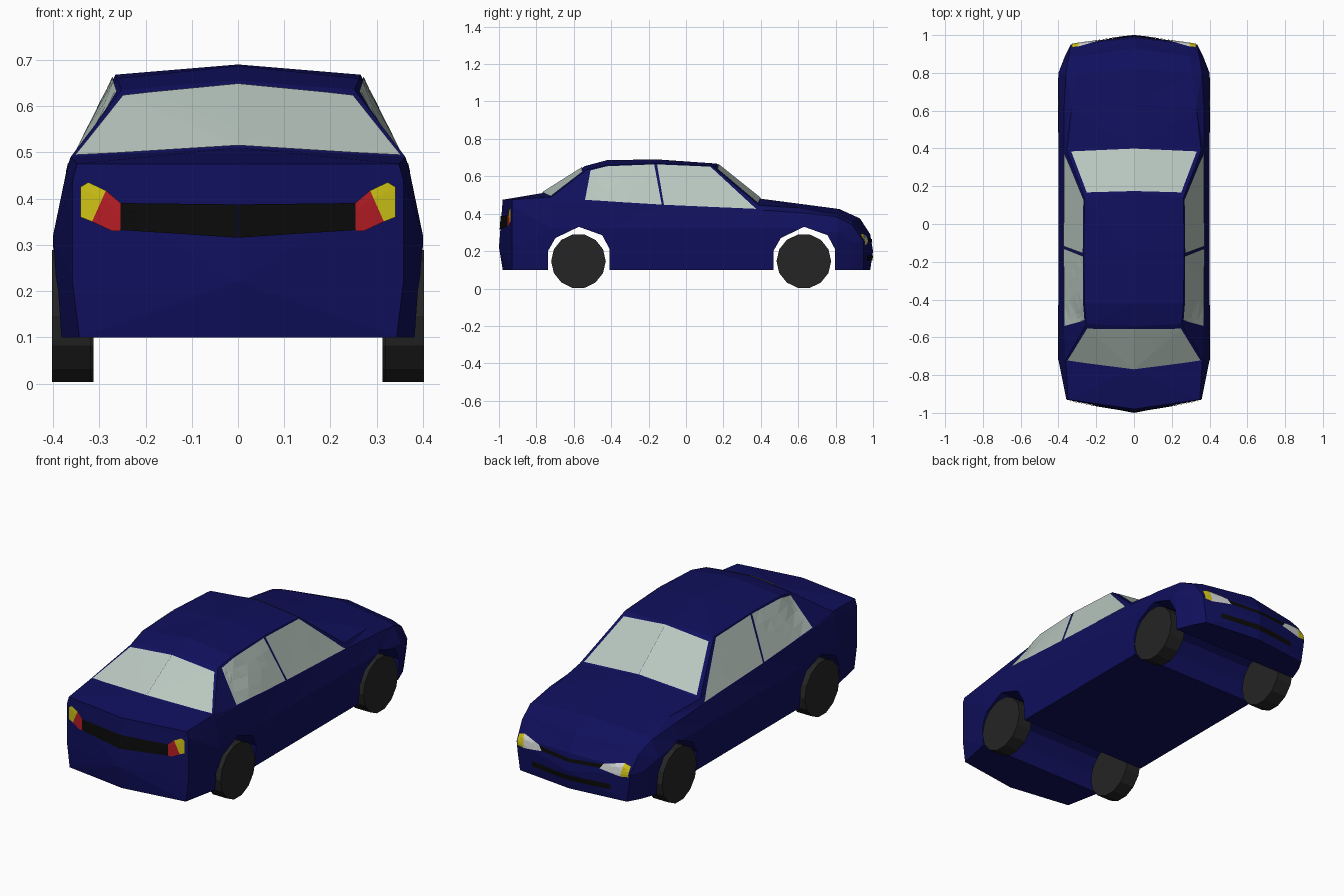
import bpy, bmesh, math
from mathutils import Vector
from mathutils.bvhtree import BVHTree

if "Cube" in bpy.data.objects:
    bpy.data.objects.remove(bpy.data.objects["Cube"])


def material(name, r, g, b):
    m = bpy.data.materials.new(name)
    m.diffuse_color = (r, g, b, 1)
    m.use_nodes = True
    m.node_tree.nodes["Principled BSDF"].inputs["Base Color"].default_value = m.diffuse_color
    return m


BLUE = material("blue_paint", .005, .005, .11)
GLASS = material("glass", .48, .57, .52)
BLACK = material("black_trim", .003, .003, .003)
RUBBER = material("rubber", .018, .018, .018)
YELLOW = material("yellow_lamp", .62, .54, .008)
RED = material("red_lamp", .46, .012, .018)
WHITE = material("clear_lamp", .65, .68, .66)


def make_object(name, bm, mat=None):
    mesh = bpy.data.meshes.new(name)
    bm.to_mesh(mesh)
    bm.free()
    ob = bpy.data.objects.new(name, mesh)
    bpy.context.collection.objects.link(ob)
    if mat:
        mesh.materials.append(mat)
    return ob


# Body stations: side y, centre y, widest x/z, belt x/z, roof edge x/z, centre z
STATIONS = [
    (-.93, -.98, .358, .22, .358, .44, .348, .475, .475),
    (-.72, -.77, .40, .32, .37, .46, .362, .49, .51),
    (-.53, -.54, .40, .32, .37, .465, .252, .635, .655),
    (-.42, -.42, .40, .32, .37, .46, .262, .66, .687),
    (-.15, -.15, .40, .32, .37, .445, .265, .668, .69),
    (.14, .165, .40, .32, .37, .43, .262, .655, .668),
    (.39, .40, .40, .32, .37, .42, .355, .445, .48),
    (.62, .63, .40, .32, .37, .405, .33, .43, .45),
    (.80, .82, .40, .30, .36, .385, .31, .40, .425),
    (.89, .93, .365, .25, .345, .34, .29, .36, .375),
    (.95, .985, .33, .20, .335, .25, .30, .275, .29),
]

# Body shell: loft of closed rings with a bulging bumper on each end
bm = bmesh.new()
rings = []
for ys, yc, xw, zw, x3, z3, x4, z4, z5 in STATIONS:
    half = [(xw - .015, ys, .1), (xw, ys, zw), (x3, ys, z3), (x4, ys, z4)]
    pts = [(0, yc, .1)] + half + [(0, yc, z5)] + [(-x, y, z) for x, y, z in reversed(half)]
    rings.append([bm.verts.new(p) for p in pts])
for a, b in zip(rings, rings[1:]):
    for i in range(10):
        j = (i + 1) % 10
        bm.faces.new((a[i], a[j], b[j], b[i]))
for r, y, z in ((rings[0], -1, .22), (rings[-1], 1, .2)):
    mid = bm.verts.new((0, y, z))
    for k in ((0, 1, 2), (2, 3), (3, 4, 5), (5, 6, 7), (7, 8), (8, 9, 0)):
        bm.faces.new([r[i] for i in k] + [mid])
bmesh.ops.triangulate(bm, faces=bm.faces)
bmesh.ops.recalc_face_normals(bm, faces=bm.faces)
surface = BVHTree.FromBMesh(bm)
body = make_object("car_body", bm, BLUE)

# Wheel arches: full-width tunnels cut through the body
ARCH = [(-.165, 0), (-.165, .2), (-.125, .27), (0, .33), (.125, .285), (.165, .21), (.165, 0)]
for y in (-.573, .632):
    bm = bmesh.new()
    f = bm.faces.new([bm.verts.new((-.6, y + a, z)) for a, z in ARCH])
    ext = bmesh.ops.extrude_face_region(bm, geom=[f])["geom"]
    bmesh.ops.translate(bm, vec=(1.2, 0, 0), verts=[v for v in ext if isinstance(v, bmesh.types.BMVert)])
    bmesh.ops.recalc_face_normals(bm, faces=bm.faces)
    cutter = make_object("arch_cutter", bm, BLUE)
    cutter.hide_render = True
    mod = body.modifiers.new("arch", "BOOLEAN")
    mod.operation, mod.object, mod.solver = "DIFFERENCE", cutter, "EXACT"
    bpy.context.view_layer.objects.active = body
    bpy.ops.object.modifier_apply(modifier=mod.name)
    bpy.data.objects.remove(cutter)


def panel(name, axis, pts, mat):
    """Mirrored thin panel, projected on the body along an axis and lifted slightly."""
    bm = bmesh.new()
    for s in (1, -1):
        if axis == "side":
            d = Vector((-s, 0, 0))
            start = [(s, a, b) for a, b in pts]
        elif axis == "top":
            d = Vector((0, 0, -1))
            start = [(s * max(a, 1e-4), b, 2) for a, b in pts]
        else:
            y = 2 if axis == "front" else -2
            d = Vector((0, -y / 2, 0))
            start = [(s * max(a, 1e-4), y, b) for a, b in pts]
        part = bmesh.new()
        part.faces.new([part.verts.new(p) for p in start])
        bmesh.ops.triangulate(part, faces=part.faces)
        bmesh.ops.subdivide_edges(part, edges=part.edges, cuts=3, use_grid_fill=True)
        for v in part.verts:
            hit, normal, _, _ = surface.ray_cast(v.co, d)
            if hit:
                v.co = hit + normal * .004
        part.normal_update()
        for f in part.faces:
            if f.normal.dot(d) > 0:
                f.normal_flip()
        tmp = bpy.data.meshes.new("tmp")
        part.to_mesh(tmp)
        part.free()
        bm.from_mesh(tmp)
        bpy.data.meshes.remove(tmp)
    return make_object(name, bm, mat)


# Glass
panel("windshield", "top", [(0, .172), (.25, .165), (.332, .382), (0, .397)], GLASS)
panel("rear_window", "top", [(0, -.767), (.352, -.722), (.248, -.552), (0, -.555)], GLASS)
panel("rear_side_window", "side", [(-.54, .472), (-.13, .447), (-.17, .662), (-.42, .652), (-.51, .63)], GLASS)
panel("front_side_window", "side", [(-.118, .446), (.375, .424), (.13, .65), (-.155, .662)], GLASS)

# Tail panel and lamps
panel("tail_panel", "rear", [(0, .315), (.253, .332), (.253, .39), (0, .387)], BLACK)
panel("tail_lamp", "rear", [(.253, .39), (.253, .33), (.272, .33), (.315, .35), (.285, .417)], RED)
panel("tail_indicator", "rear", [(.315, .35), (.34, .36), (.34, .425), (.323, .435), (.285, .417)], YELLOW)

# Nose slots and lamps
panel("grille", "front", [(0, .245), (.17, .25), (.19, .272), (0, .263)], BLACK)
panel("bumper_slot", "front", [(0, .15), (.23, .15), (.23, .178), (0, .178)], BLACK)
panel("headlamp", "front", [(.17, .248), (.285, .23), (.295, .295), (.19, .275)], WHITE)
panel("front_indicator", "front", [(.285, .23), (.327, .235), (.327, .285), (.295, .295)], YELLOW)

# Wheels
for y, inner, label in ((-.575, .318, "rear"), (.63, .312, "front")):
    for s, side in ((1, "right"), (-1, "left")):
        bpy.ops.mesh.primitive_cylinder_add(vertices=14, radius=.146, depth=.402 - inner,
                                            location=(s * (inner + .402) / 2, y, .146),
                                            rotation=(0, math.pi / 2, 0))
        wheel = bpy.context.object
        wheel.name = f"{label}_{side}_wheel"
        wheel.data.materials.append(RUBBER)
